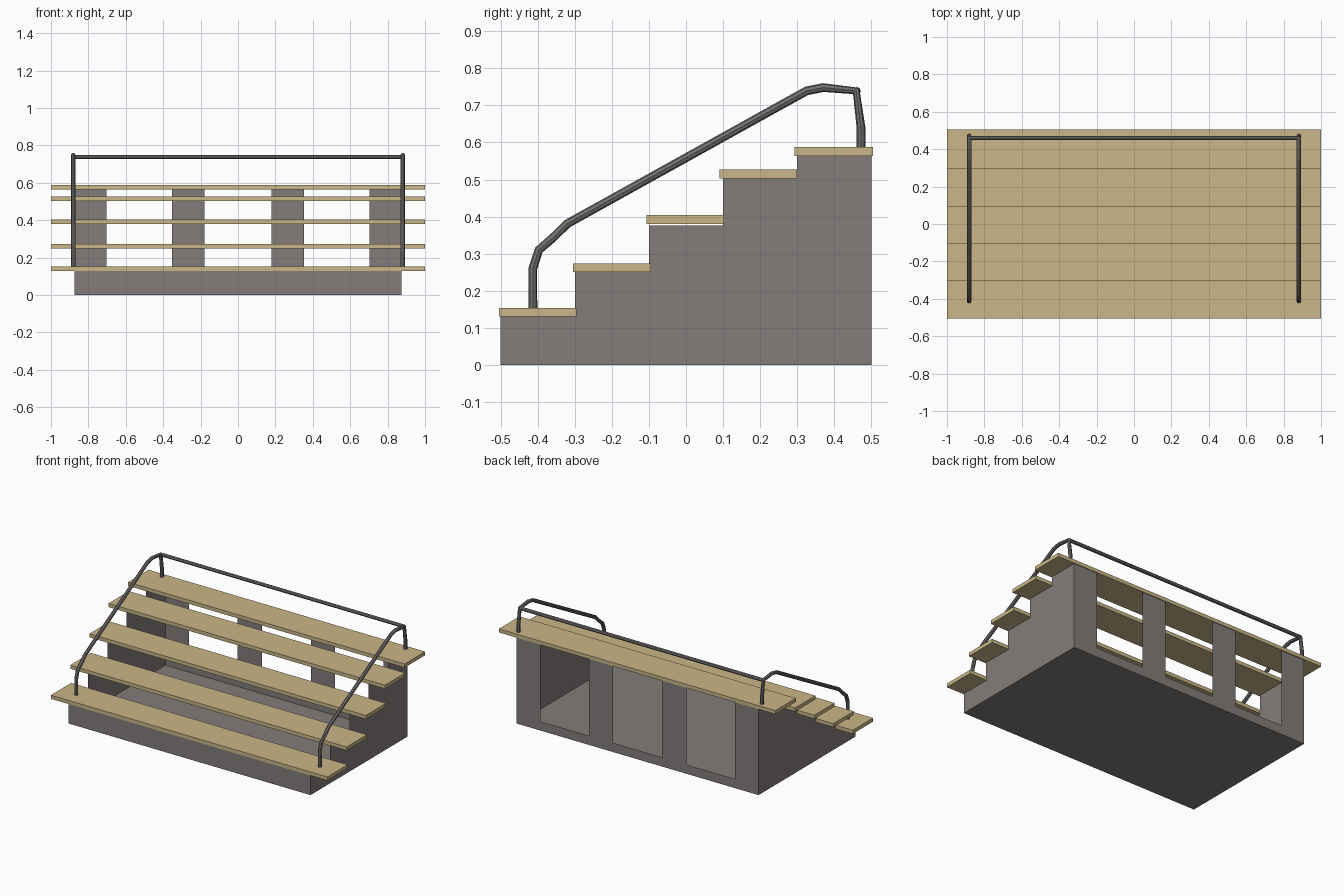
import bpy, bmesh

if "Cube" in bpy.data.objects:
    bpy.data.objects.remove(bpy.data.objects["Cube"])


def material(name, rgb):
    m = bpy.data.materials.new(name)
    m.diffuse_color = (*rgb, 1)
    m.use_nodes = True
    m.node_tree.nodes["Principled BSDF"].inputs["Base Color"].default_value = m.diffuse_color
    return m


wood = material("tan wood", (0.59, 0.475, 0.245))
stone = material("warm grey panel", (0.228, 0.205, 0.195))
metal = material("grey metal", (0.18, 0.165, 0.165))


def add_object(name, bm, mat):
    me = bpy.data.meshes.new(name)
    bm.to_mesh(me)
    bm.free()
    me.materials.append(mat)
    ob = bpy.data.objects.new(name, me)
    bpy.context.collection.objects.link(ob)
    return ob


def panel(name, corners):
    bm = bmesh.new()
    bm.faces.new([bm.verts.new(c) for c in corners])
    return add_object(name, bm, stone)


def back_panel(name, x0, x1, z0, z1):
    panel(name, [(x1, 0.5, z0), (x0, 0.5, z0), (x0, 0.5, z1), (x1, 0.5, z1)])


def box(name, lo, hi, mat):
    bm = bmesh.new()
    bmesh.ops.create_cube(bm, size=1)
    for v in bm.verts:
        v.co = [(a + b) / 2 + c * (b - a) for a, b, c in zip(lo, hi, v.co)]
    return add_object(name, bm, mat)


def tube(name, points, radius):
    cu = bpy.data.curves.new(name, 'CURVE')
    cu.dimensions = '3D'
    cu.bevel_depth = radius
    cu.bevel_resolution = 2
    cu.use_fill_caps = True
    sp = cu.splines.new('POLY')
    sp.points.add(len(points) - 1)
    for p, c in zip(sp.points, points):
        p.co = (*c, 1)
    tmp = bpy.data.objects.new(name + "_path", cu)
    bpy.context.collection.objects.link(tmp)
    bpy.context.view_layer.update()
    me = bpy.data.meshes.new_from_object(tmp)
    bpy.data.objects.remove(tmp)
    me.materials.clear()
    me.materials.append(metal)
    ob = bpy.data.objects.new(name, me)
    bpy.context.collection.objects.link(ob)
    bpy.ops.object.select_all(action='DESELECT')
    bpy.context.view_layer.objects.active = ob
    ob.select_set(True)
    bpy.ops.object.shade_smooth_by_angle()


W = 0.875          # half width of the base
TOP = 0.565        # height of the back wall
step_heights = [0.13, 0.252, 0.376, 0.503, TOP]

# Stepped side walls (thin sheets)
profile = [(-0.5, 0)]
for i, h in enumerate(step_heights):
    profile += [(-0.5 + 0.2 * i, h), (-0.3 + 0.2 * i, h)]
profile.append((0.5, 0))
panel("left_side_wall", [(-W, y, z) for y, z in profile])
panel("right_side_wall", [(W, y, z) for y, z in reversed(profile)])

# Floor and low front wall
panel("floor_panel", [(-W, -0.5, 0), (-W, 0.5, 0), (W, 0.5, 0), (W, -0.5, 0)])
panel("front_wall", [(-W, -0.5, 0), (W, -0.5, 0), (W, -0.5, 0.13), (-W, -0.5, 0.13)])

# Back wall: sill and four pillars around three openings
back_panel("back_sill", -W, W, 0, 0.06)
for i, (x0, x1) in enumerate([(-W, -0.703), (-0.353, -0.178), (0.178, 0.353), (0.703, W)]):
    back_panel(f"back_pillar_{i + 1}", x0, x1, 0.06, TOP)

# Five wooden treads
treads = [(-0.505, -0.295, 0.13), (-0.305, -0.095, 0.25), (-0.107, 0.102, 0.38),
          (0.09, 0.30, 0.503), (0.293, 0.505, 0.564)]
for i, (y0, y1, z) in enumerate(treads):
    box(f"tread_{i + 1}", (-1, y0, z), (1, y1, z + 0.024), wood)

# Handrails on both sides and the back bar
rail = [(-0.413, 0.154), (-0.413, 0.26), (-0.397, 0.31), (-0.36, 0.342), (-0.32, 0.381),
        (0.325, 0.739), (0.37, 0.748), (0.459, 0.739), (0.472, 0.64), (0.472, 0.58)]
for side, name in ((-1, "left_handrail"), (1, "right_handrail")):
    tube(name, [(side * 0.881, y, z) for y, z in rail], 0.0118)
tube("back_bar", [(-0.881, 0.46, 0.738), (0.881, 0.46, 0.738)], 0.0115)
